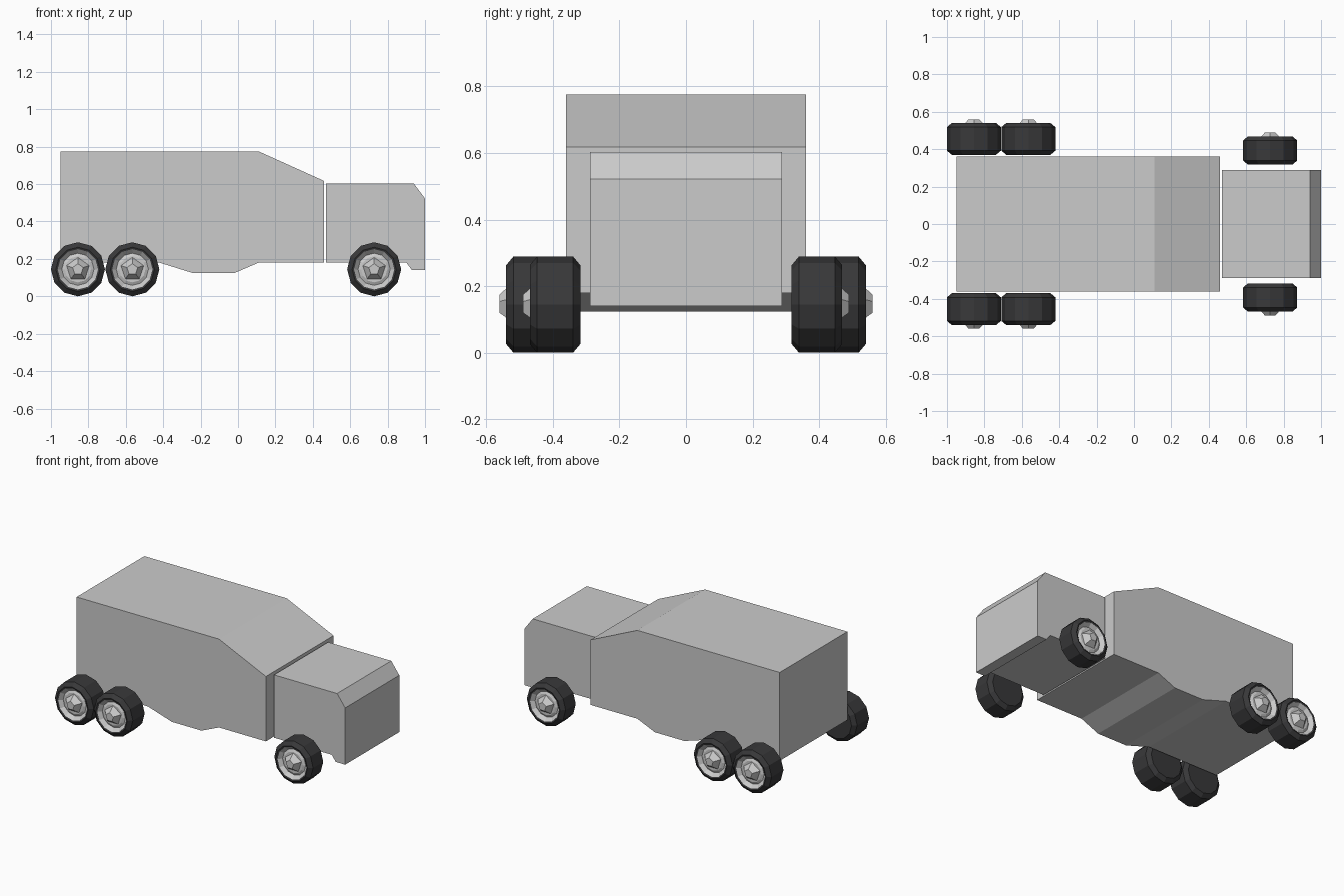
import bpy, bmesh
from math import sin, cos, pi

if "Cube" in bpy.data.objects:
    bpy.data.objects.remove(bpy.data.objects["Cube"])


def material(name, v):
    m = bpy.data.materials.new(name)
    m.diffuse_color = (v, v, v * 1.05, 1)
    m.use_nodes = True
    m.node_tree.nodes["Principled BSDF"].inputs["Base Color"].default_value = m.diffuse_color
    return m


def finish(name, bm, mat=None, mirror=False):
    bmesh.ops.recalc_face_normals(bm, faces=bm.faces)
    me = bpy.data.meshes.new(name)
    bm.to_mesh(me)
    bm.free()
    ob = bpy.data.objects.new(name, me)
    bpy.context.collection.objects.link(ob)
    if mat:
        me.materials.append(mat)
    if mirror:
        mod = ob.modifiers.new("Mirror", 'MIRROR')
        mod.use_axis = (False, True, False)
        mod.use_mirror_merge = False
    return ob


def extrude_profile(name, pts, half):
    """Side profile (x, z) extruded across the width."""
    bm = bmesh.new()
    face = bm.faces.new([bm.verts.new((x, -half, z)) for x, z in pts])
    ext = bmesh.ops.extrude_face_region(bm, geom=[face])
    verts = [g for g in ext['geom'] if isinstance(g, bmesh.types.BMVert)]
    bmesh.ops.translate(bm, verts=verts, vec=(0, 2 * half, 0))
    finish(name, bm)


def lathe(name, profile, x, z, sides, mat=None, cap_start=False, cap_end=False):
    """Rings of (y, radius) around a wheel axle, mirrored to the other side."""
    bm = bmesh.new()
    rings = [[bm.verts.new((x + r * sin(2 * pi * i / sides), y,
                            z + r * cos(2 * pi * i / sides)))
              for i in range(sides)] for y, r in profile]
    for a, b in zip(rings, rings[1:]):
        for i in range(sides):
            j = (i + 1) % sides
            bm.faces.new((a[i], a[j], b[j], b[i]))
    if cap_start:
        bm.faces.new(rings[0])
    if cap_end:
        bm.faces.new(rings[-1])
    # keep the outside of open shells facing outwards
    finish(name, bm, mat, mirror=True)


rubber = material("rubber", 0.04)

# Cargo body with sloped front roof and dropped belly
extrude_profile("cargo_body", [
    (-0.95, 0.18), (-0.95, 0.775), (0.11, 0.775), (0.46, 0.617), (0.46, 0.18),
    (0.11, 0.18), (-0.02, 0.124), (-0.24, 0.124), (-0.42, 0.18)], 0.36)

# Driver cab with chamfered brow and bumper lip
extrude_profile("cab", [
    (0.47, 0.18), (0.47, 0.603), (0.94, 0.603), (1.0, 0.522),
    (1.0, 0.14), (0.93, 0.14), (0.90, 0.18)], 0.288)

# Wheels: name, axle x, inner y, width
R = 0.1445
for name, x, y0, w in [("rear_wheel", -0.856, 0.37, 0.17),
                       ("middle_wheel", -0.565, 0.37, 0.17),
                       ("front_wheel", 0.728, 0.317, 0.152)]:
    y1 = y0 + w
    lathe(name + "_tyre", [(y0, 0.118), (y0 + 0.022, R), (y1 - 0.022, R),
                           (y1, 0.118), (y1 - 0.004, 0.108), (y1 - 0.04, 0.1)],
          x, R, 12, rubber, cap_start=True, cap_end=True)
    # dished rim
    lathe(name + "_rim", [(y1 - 0.045, 0.108), (y1 - 0.004, 0.108),
                          (y1 - 0.026, 0.086), (y1 - 0.018, 0.07)],
          x, R, 12, None, cap_start=True, cap_end=True)
    # five-sided hub cap
    lathe(name + "_hub", [(y1 - 0.03, 0.074), (y1 - 0.002, 0.05), (y1 + 0.02, 0.03)],
          x, R, 5, None, cap_start=True, cap_end=True)
